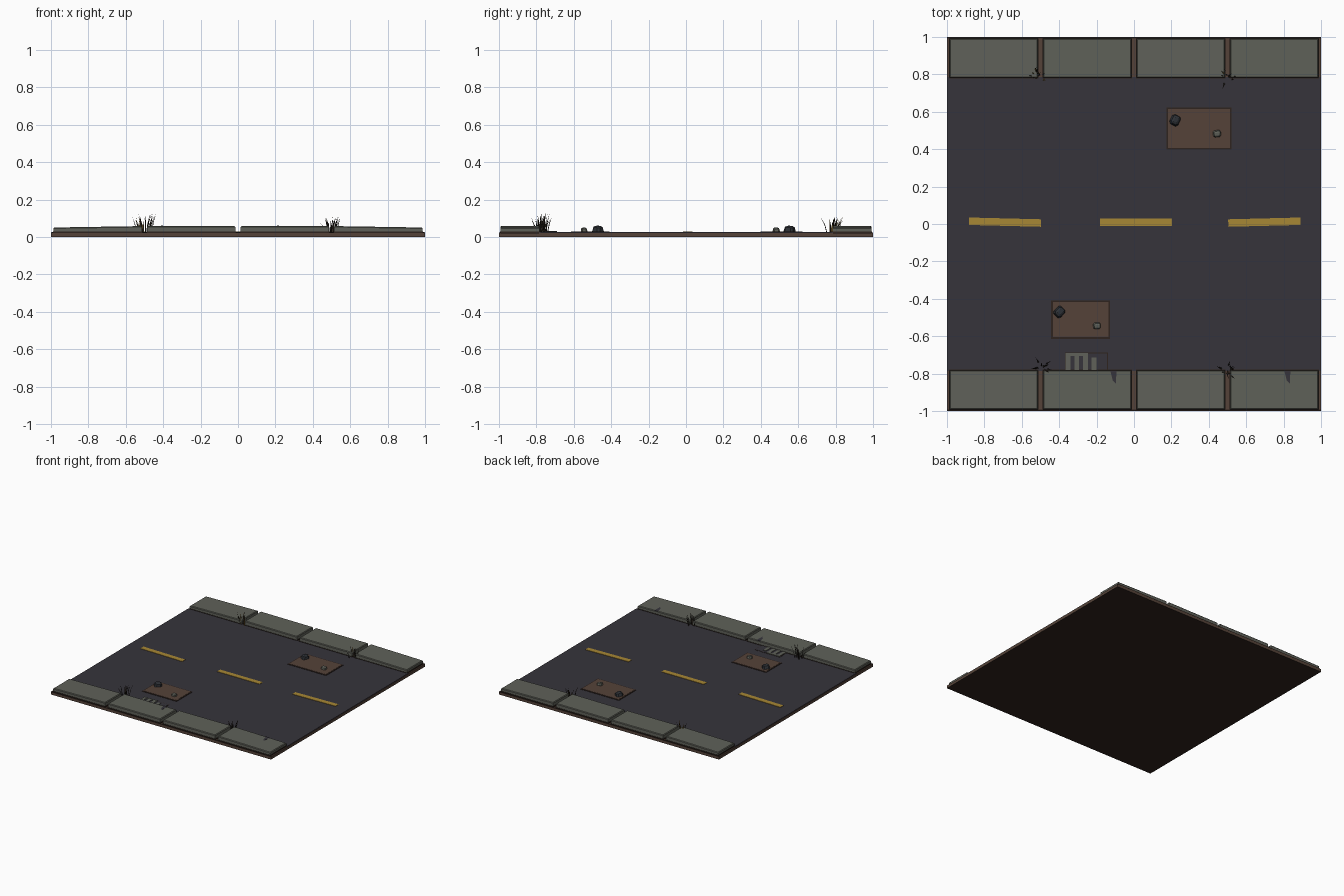
import bpy, bmesh, math, random
from mathutils import Matrix, Vector

random.seed(4)
old = bpy.data.objects.get("Cube")
if old:
    bpy.data.objects.remove(old)


def material(name, r, g, b):
    m = bpy.data.materials.new(name)
    m.use_nodes = True
    m.diffuse_color = (r, g, b, 1)
    node = next(n for n in m.node_tree.nodes if n.type == 'BSDF_PRINCIPLED')
    node.inputs["Base Color"].default_value = (r, g, b, 1)
    node.inputs["Roughness"].default_value = 0.9
    return m


ASPHALT = material("asphalt", 0.037, 0.034, 0.044)
CONCRETE = material("concrete", 0.115, 0.12, 0.1)
EARTH = material("earth", 0.09, 0.055, 0.04)
DARK_EARTH = material("dark_earth", 0.028, 0.017, 0.013)
YELLOW = material("yellow_paint", 0.39, 0.245, 0.035)
STONE = material("dark_stone", 0.026, 0.03, 0.036)
GRASS = material("dead_grass", 0.025, 0.018, 0.012)
DRY_GRASS = material("dry_grass", 0.25, 0.15, 0.03)


def finish(name, bm, mats):
    mesh = bpy.data.meshes.new(name)
    bm.to_mesh(mesh)
    bm.free()
    obj = bpy.data.objects.new(name, mesh)
    bpy.context.collection.objects.link(obj)
    for m in mats:
        mesh.materials.append(m)
    return obj


def box(name, x, y, z, mat, turn=0, tilt=0, bevel=0):
    """Box from (low, high) ranges, turned about z and tilted about y."""
    bm = bmesh.new()
    bmesh.ops.create_cube(bm, size=1)
    bmesh.ops.scale(bm, vec=(x[1] - x[0], y[1] - y[0], z[1] - z[0]), verts=bm.verts)
    if bevel:
        top = [e for e in bm.edges if all(v.co.z > 0 for v in e.verts)]
        bmesh.ops.bevel(bm, geom=top, offset=bevel, segments=1, affect='EDGES')
    obj = finish(name, bm, [mat])
    obj.location = (sum(x) / 2, sum(y) / 2, sum(z) / 2)
    obj.rotation_euler = (0, tilt, turn)
    return obj


def plate(name, points, z, mat):
    """Thin flat polygon extruded upwards."""
    bm = bmesh.new()
    face = bm.faces.new([bm.verts.new((px, py, z)) for px, py in points])
    ext = bmesh.ops.extrude_face_region(bm, geom=[face])
    bmesh.ops.translate(bm, vec=(0, 0, 0.004),
                        verts=[v for v in ext["geom"] if isinstance(v, bmesh.types.BMVert)])
    bmesh.ops.recalc_face_normals(bm, faces=bm.faces)
    return finish(name, bm, [mat])


# Ground and road
ground = box("ground_base", (-1, 1), (-1, 1), (0, 0.022), EARTH)
ground.data.materials.append(DARK_EARTH)
for f in ground.data.polygons:
    if f.normal.z < -0.5:
        f.material_index = 1
box("road", (-0.998, 0.998), (-0.785, 0.785), (0.018, 0.027), ASPHALT)
for side in (-1, 1):
    box("outer_rim", (-1, 1), sorted((side * 0.992, side)), (0.018, 0.024), DARK_EARTH)

# Pavement slabs, the end ones sinking outwards
for row, side in (("front", -1), ("back", 1)):
    for i in range(4):
        cx = -0.75 + i * 0.5
        y = sorted((side * 0.782, side * 0.992))
        tilt = (-0.016, 0.004, -0.004, 0.016)[i]
        drop = 0.004 if i in (0, 3) else 0
        box(row + "_slab_bed", (cx - 0.24, cx + 0.24), (y[0] - 0.003, y[1] + 0.003),
            (0.02, 0.03), DARK_EARTH)
        box(row + "_slab", (cx - 0.237, cx + 0.237), y,
            (0.027 - drop, 0.059 - drop), CONCRETE, tilt=tilt, bevel=0.005)

# Dashed centre line
for cx, cy, turn in ((-0.69, 0.01, -0.025), (0.01, 0.01, 0), (0.697, 0.01, 0.025)):
    box("centre_dash", (cx - 0.193, cx + 0.193), (cy - 0.02, cy + 0.02),
        (0.026, 0.03), YELLOW, turn=turn)


# Potholes with loose stones
def stone(name, x, y, r, mat, turn):
    bm = bmesh.new()
    bmesh.ops.create_cube(bm, size=2 * r)
    for v in bm.verts:
        if v.co.z > 0:
            v.co.x *= 0.75
            v.co.y *= 0.7
    bmesh.ops.bevel(bm, geom=bm.edges[:], offset=r * 0.35, segments=1, affect='EDGES')
    bmesh.ops.scale(bm, vec=(1, 0.9, 0.6), verts=bm.verts)
    obj = finish(name, bm, [mat])
    obj.location = (x, y, 0.028 + r * 0.45)
    obj.rotation_euler = (0.1, 0.12, turn)


def pothole(x0, x1, y0, y1):
    box("pothole_rim", (x0, x1), (y0, y1), (0.025, 0.0295), DARK_EARTH)
    box("pothole_earth", (x0 + 0.009, x1 - 0.009), (y0 + 0.009, y1 - 0.009),
        (0.026, 0.031), EARTH)


pothole(0.173, 0.522, 0.398, 0.624)
pothole(-0.443, -0.128, -0.614, -0.408)
stone("large_stone", 0.222, 0.555, 0.03, STONE, 1.1)
stone("large_stone", -0.397, -0.47, 0.03, STONE, 0.8)
stone("small_stone", 0.445, 0.482, 0.022, CONCRETE, 0.1)
stone("small_stone", -0.197, -0.545, 0.021, CONCRETE, 0.05)

# Broken drain grate
box("drain_frame", (-0.37, -0.14), (-0.78, -0.688), (0.025, 0.028), DARK_EARTH)
box("drain_opening", (-0.366, -0.144), (-0.78, -0.692), (0.026, 0.029), ASPHALT)
box("grate_rail", (-0.365, -0.245), (-0.705, -0.69), (0.027, 0.033), CONCRETE)
for i, top in enumerate((-0.7, -0.7, -0.7, -0.715)):
    x = -0.352 + i * 0.046
    box("grate_bar", (x - 0.013, x + 0.013), (-0.78, top), (0.027, 0.033), CONCRETE)

# Chipped places in the front slabs
for x, z in ((-0.11, 0.0555), (0.82, 0.0505)):
    plate("slab_chip", [(x - 0.017, -0.783), (x + 0.016, -0.783),
                        (x + 0.014, -0.855), (x - 0.004, -0.835)], z, ASPHALT)


# Grass tufts: thin, outward leaning blades
def tuft(name, x, y, count, height, dry):
    bm = bmesh.new()
    for i in range(count):
        ang = random.uniform(0, math.tau)
        out = Vector((math.cos(ang), math.sin(ang), 0))
        side = Vector((-out.y, out.x, 0)) * random.uniform(0.003, 0.005)
        foot = Vector((x, y, 0.025)) + out * random.uniform(0.005, 0.035)
        h = height * random.uniform(0.55, 1)
        lean = random.uniform(0.008, 0.035)
        mid = foot + out * lean * 0.35 + Vector((0, 0, h * 0.55))
        tip = foot + out * lean + Vector((0, 0, h))
        thick = out * 0.003
        low = [bm.verts.new(p) for p in (foot + side, foot - side, foot + thick)]
        high = [bm.verts.new(p) for p in (mid + side * 0.7, mid - side * 0.7, mid + thick)]
        end = bm.verts.new(tip)
        for a in range(3):
            b = (a + 1) % 3
            for f in (bm.faces.new((low[a], low[b], high[b], high[a])),
                      bm.faces.new((high[a], high[b], end))):
                f.material_index = int(i < dry)
    bmesh.ops.recalc_face_normals(bm, faces=bm.faces)
    finish(name, bm, [GRASS, DRY_GRASS])


tuft("back_right_grass", -0.51, 0.785, 12, 0.09, 5)
tuft("back_left_grass", 0.495, 0.785, 10, 0.09, 1)
tuft("front_right_grass", -0.495, -0.765, 12, 0.105, 0)
tuft("front_left_grass", 0.495, -0.785, 12, 0.09, 0)
